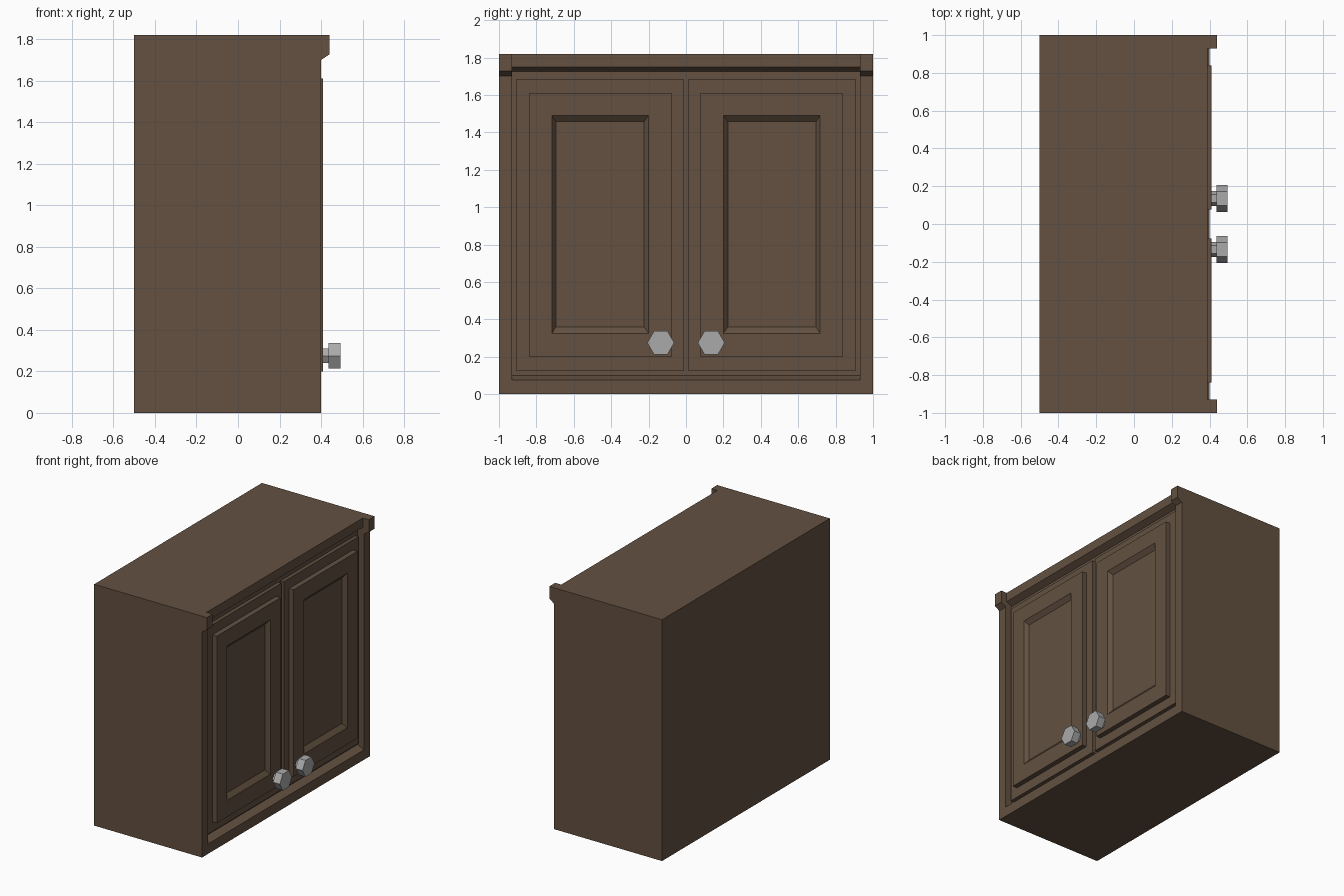
import bpy, bmesh, math
from mathutils import Matrix

if "Cube" in bpy.data.objects:
    bpy.data.objects.remove(bpy.data.objects["Cube"])


def material(name, rgb):
    m = bpy.data.materials.new(name)
    m.diffuse_color = (*rgb, 1)
    m.use_nodes = True
    m.node_tree.nodes["Principled BSDF"].inputs["Base Color"].default_value = m.diffuse_color
    return m


wood = material("dark wood", (0.125, 0.082, 0.053))
metal = material("grey metal", (0.40, 0.40, 0.40))


def finish(name, bm, mat):
    bmesh.ops.recalc_face_normals(bm, faces=bm.faces)
    me = bpy.data.meshes.new(name)
    bm.to_mesh(me)
    bm.free()
    me.materials.append(mat)
    ob = bpy.data.objects.new(name, me)
    bpy.context.collection.objects.link(ob)
    return ob


def loft(name, rings, mat):
    """Bridge equal rings of points and cap both ends."""
    bm = bmesh.new()
    loops = [[bm.verts.new(p) for p in r] for r in rings]
    for a, b in zip(loops, loops[1:]):
        for i in range(len(a)):
            j = (i + 1) % len(a)
            bm.faces.new((a[i], a[j], b[j], b[i]))
    bm.faces.new(loops[0])
    bm.faces.new(loops[-1])
    return finish(name, bm, mat)


def extrude_y(name, profile, half, mat):
    return loft(name, [[(x, y, z) for x, z in profile] for y in (-half, half)], mat)


# Cabinet body with crown moulding along the top front edge
body = extrude_y("cabinet_body", [(-0.5, 0), (0.4, 0), (0.4, 1.70), (0.44, 1.727),
                                  (0.44, 1.82), (-0.5, 1.82)], 1.0, wood)

# Recess behind the doors, with sloped sill and set-back crown
cutter = extrude_y("door_recess_cutter", [(0.345, 0.1), (0.4, 0.075), (0.6, -0.016), (0.6, 1.9),
                                          (0.39, 1.9), (0.39, 1.75), (0.345, 1.725)], 0.93, wood)
cutter.hide_render = True
cutter.hide_viewport = True
cut = body.modifiers.new("door_recess", 'BOOLEAN')
cut.operation = 'DIFFERENCE'
cut.solver = 'EXACT'
cut.object = cutter


# Door outline steps: x, inner y, outer y, bottom z, top z
door_steps = [(0.34, 0.014, 0.905, 0.125, 1.685),
              (0.372, 0.014, 0.905, 0.125, 1.685),
              (0.372, 0.078, 0.838, 0.20, 1.61),
              (0.41, 0.078, 0.838, 0.20, 1.61),
              (0.41, 0.20, 0.717, 0.325, 1.49),
              (0.382, 0.225, 0.695, 0.36, 1.457)]

for side, s in (("left", -1), ("right", 1)):
    # Panelled door
    loft(side + "_door", [[(x, s * a, b), (x, s * c, b), (x, s * c, t), (x, s * a, t)]
                          for x, a, c, b, t in door_steps], wood)
    # Hexagonal knob on a thin stem
    knob = [(0.40, 0.04), (0.436, 0.04), (0.436, 0.072), (0.494, 0.072)]
    loft(side + "_knob", [[(x, s * 0.135 + r * math.cos(k * math.pi / 3),
                            0.275 + r * math.sin(k * math.pi / 3)) for k in range(6)]
                          for x, r in knob], metal)
